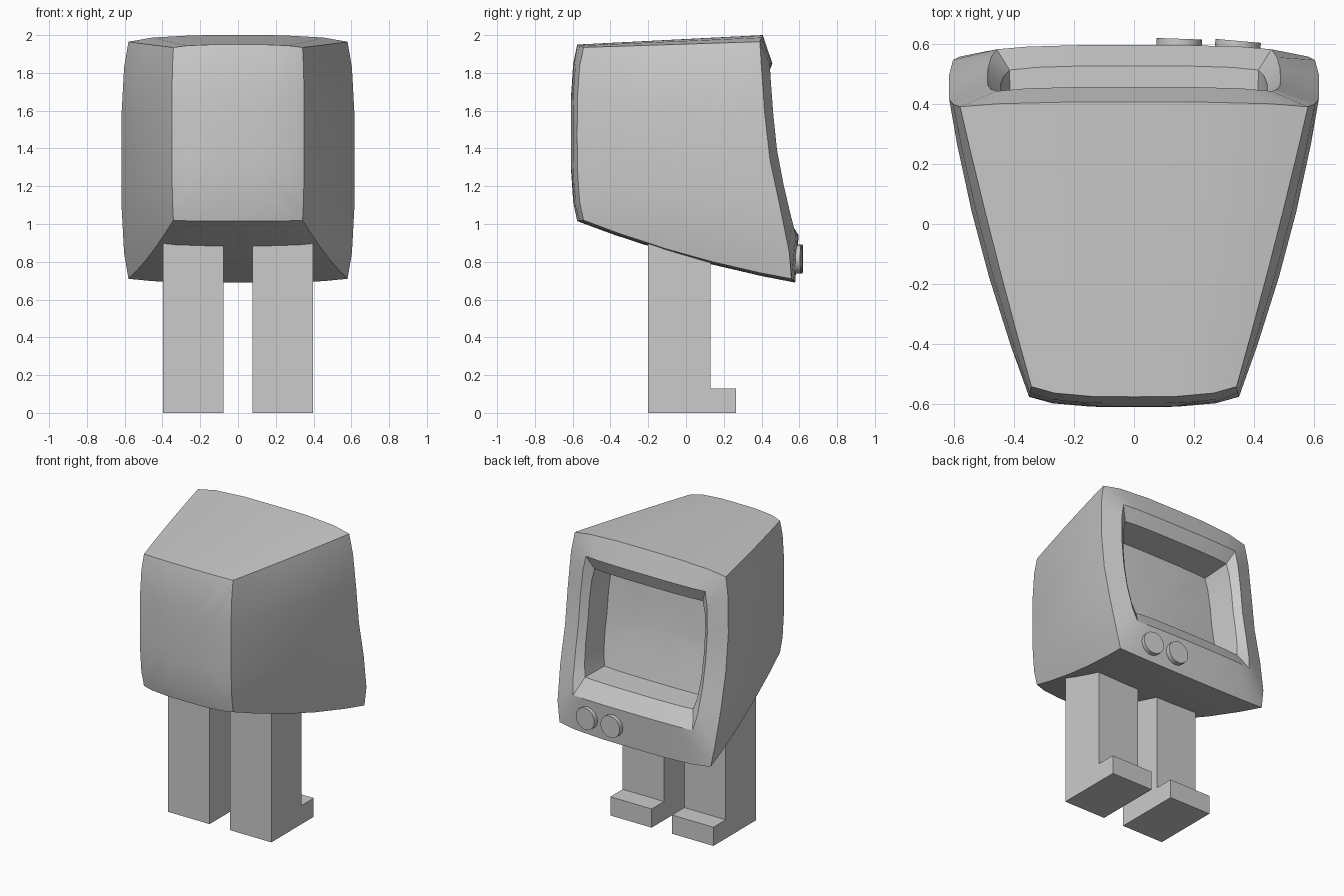
import bpy, bmesh, math
from mathutils import Vector, Matrix

if "Cube" in bpy.data.objects:
    bpy.data.objects.remove(bpy.data.objects["Cube"])


def bow(t):
    return 1 - t ** 4


def lerp(a, b, t):
    return a + (b - a) * t


def make(name, bm, angle=30):
    bmesh.ops.recalc_face_normals(bm, faces=bm.faces)
    me = bpy.data.meshes.new(name)
    bm.to_mesh(me)
    bm.free()
    ob = bpy.data.objects.new(name, me)
    bpy.context.collection.objects.link(ob)
    bpy.ops.object.select_all(action='DESELECT')
    ob.select_set(True)
    bpy.context.view_layer.objects.active = ob
    bpy.ops.object.shade_smooth_by_angle(angle=math.radians(angle))
    return ob


# Square perimeter samples shared by every ring of the head
S = [-1, -0.78, -0.4, 0, 0.4, 0.78]
PERIM = ([(s, -1) for s in S] + [(1, s) for s in S]
         + [(-s, 1) for s in S] + [(-1, -s) for s in S])

# Curved side profile of the screen front: (z, y)
PROFILE = [(0.69, 0.56), (0.93, 0.54), (1.12, 0.49), (1.36, 0.44),
           (1.63, 0.412), (2.01, 0.388)]


def front_y(z):
    for (z0, y0), (z1, y1) in zip(PROFILE, PROFILE[1:]):
        if z <= z1:
            return lerp(y0, y1, max(0, (z - z0) / (z1 - z0)))
    return PROFILE[-1][1]


def back_pt(u, w):
    z = lerp(1.02 - 0.005 * bow(u), 1.935 + 0.015 * bow(u), (w + 1) / 2)
    return Vector((u * (0.342 + 0.008 * bow(w)),
                   -0.542 - 0.034 * bow(u) - 0.034 * bow(w), z))


def front_pt(u, w):
    z = lerp(0.71 - 0.02 * bow(u), 1.965 + 0.035 * bow(u), (w + 1) / 2)
    return Vector((u * (0.58 + 0.037 * bow(w)), front_y(z) + 0.018 * bow(u), z))


def body_pt(u, w, t):
    p = back_pt(u, w).lerp(front_pt(u, w), t)
    k = 4 * t * (1 - t)
    p.x += u * k * (0.006 + 0.022 * bow(w))
    p.z -= k * 0.03 * max(0, -w) ** 3
    return p


def screen_pt(u, w, hw, z0, z1, dy):
    z = lerp(z0, z1, (w + 1) / 2)
    return Vector((u * (hw + 0.03 * bow(w)), front_y(z) + dy + 0.014 * bow(u), z))


# Head shell: back cap, tapering body, frame, recess and screen as one loft
rings = [[back_pt(u * s, w * s) for u, w in PERIM] for s in (0.4, 0.78)]
rings += [[body_pt(u, w, t) for u, w in PERIM] for t in (0, 0.17, 0.4, 0.62, 0.85, 1)]
rings += [[screen_pt(u, w, 0.458, 0.94, 1.85, 0.045) for u, w in PERIM],
          [screen_pt(u, w, 0.415, 1.05, 1.76, 0.005) for u, w in PERIM],
          [screen_pt(u, w, 0.41, 1.05, 1.74, -0.2) for u, w in PERIM]]
rings.append([screen_pt(u * 0.5, w * 0.5, 0.41, 1.05, 1.74, -0.2) for u, w in PERIM])
bm = bmesh.new()
vr = [[bm.verts.new(p) for p in r] for r in rings]
n = len(PERIM)
for a, b in zip(vr, vr[1:]):
    for i in range(n):
        j = (i + 1) % n
        bm.faces.new((a[i], a[j], b[j], b[i]))
for ring, centre in ((vr[0], back_pt(0, 0)),
                     (vr[-1], screen_pt(0, 0, 0.41, 1.05, 1.74, -0.2))):
    c = bm.verts.new(centre)
    for i in range(n):
        bm.faces.new((ring[i], ring[(i + 1) % n], c))
make("head_shell", bm)

# Legs with feet: extruded L profile in y, z
LEG = [(-0.2, 0), (0.265, 0), (0.265, 0.13), (0.13, 0.13), (0.13, 0.84), (-0.2, 0.92)]
for side, name in ((1, "right_leg"), (-1, "left_leg")):
    bm = bmesh.new()
    f = bm.faces.new([bm.verts.new((side * 0.078, y, z)) for y, z in LEG])
    ext = bmesh.ops.extrude_face_region(bm, geom=[f])
    bmesh.ops.translate(bm, vec=(side * 0.318, 0, 0),
                        verts=[v for v in ext["geom"] if isinstance(v, bmesh.types.BMVert)])
    make(name, bm)

# Control knobs on the chin
for i, (x, y, turn) in enumerate(((0.15, 0.59, -2), (0.345, 0.583, -5))):
    bm = bmesh.new()
    m = (Matrix.Translation((x, y, 0.815)) @ Matrix.Rotation(math.radians(turn), 4, 'Z')
         @ Matrix.Rotation(math.radians(-90), 4, 'X'))
    bmesh.ops.create_cone(bm, cap_ends=True, segments=16, radius1=0.076,
                          radius2=0.076, depth=0.055, matrix=m)
    make("knob_%d" % (i + 1), bm)
